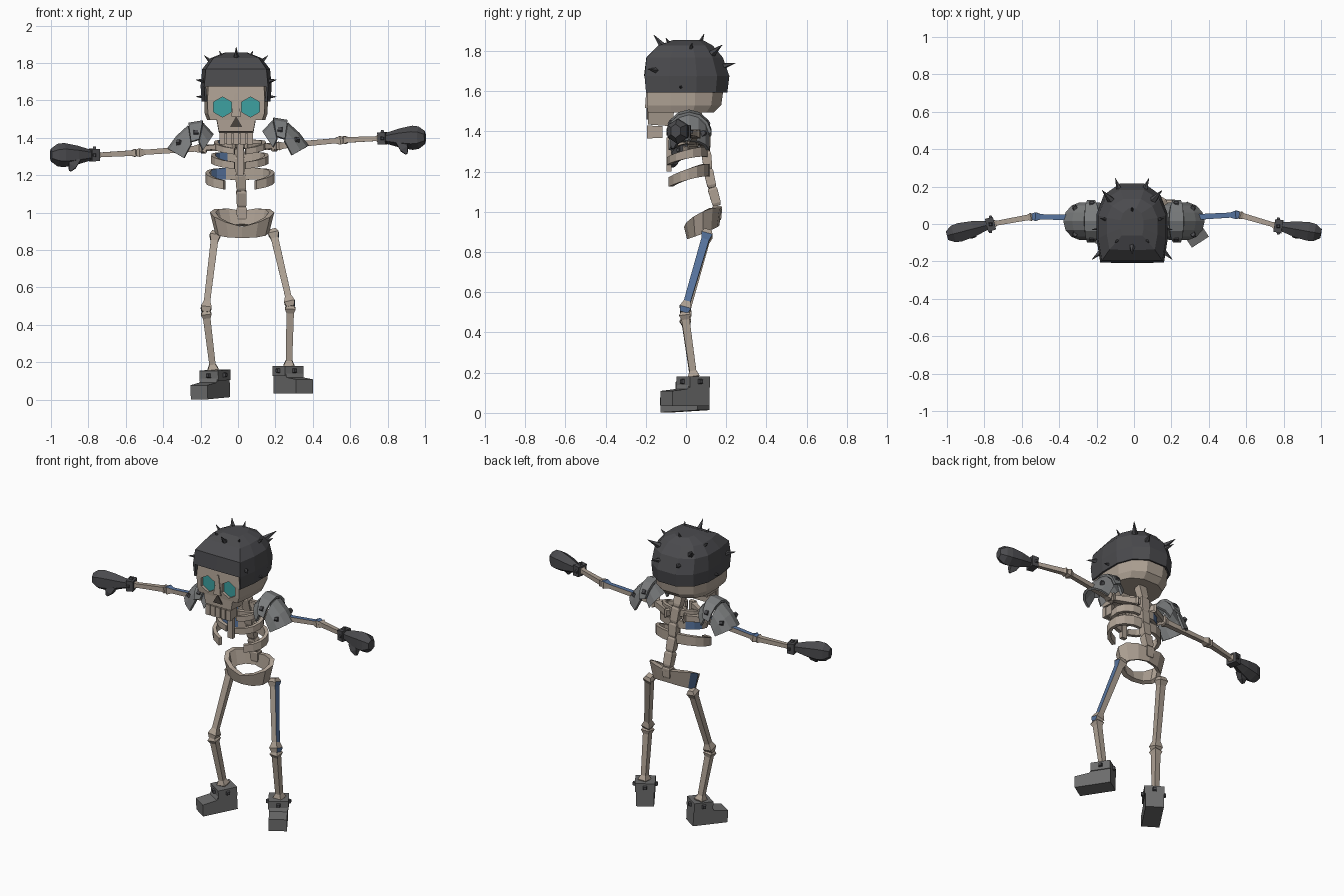
import bpy, bmesh, math
from mathutils import Vector as V, Matrix

if "Cube" in bpy.data.objects:
    bpy.data.objects.remove(bpy.data.objects["Cube"])

def material(name, r, g, b):
    m = bpy.data.materials.new(name)
    m.diffuse_color = tuple((c / 255) ** 2.2 for c in (r, g, b)) + (1,)
    m.use_nodes = True
    m.node_tree.nodes["Principled BSDF"].inputs["Base Color"].default_value = m.diffuse_color
    return m

BONE = material("bone", 172, 159, 146)
DARK = material("dark_iron", 76, 76, 79)
STEEL = material("steel", 122, 124, 125)
BOOT = material("boot_grey", 108, 108, 108)
BLUE = material("blue_stain", 88, 116, 158)
TEAL = material("teal_eye", 64, 160, 160)
BLACK = material("nose_shadow", 74, 68, 64)

def loft(name, rings, mat, loop=True, wrap=False, cap=True, skip=(), mat2=None, rule=None, M=None):
    """Skin a list of rings; loop closes each ring, wrap joins last ring to first."""
    bm = bmesh.new()
    vs = [[bm.verts.new(M @ V(p) if M else V(p)) for p in r] for r in rings]
    n, k = len(vs[0]), len(vs)
    for i in range(k if wrap else k - 1):
        for j in range(n if loop else n - 1):
            if (i, j) not in skip:
                a, b = vs[i], vs[(i + 1) % k]
                bm.faces.new((a[j], a[(j + 1) % n], b[(j + 1) % n], b[j]))
    if cap and loop and not wrap:
        if cap != "top":
            bm.faces.new(vs[0])
        bm.faces.new(vs[-1])
    bmesh.ops.recalc_face_normals(bm, faces=bm.faces[:])
    me = bpy.data.meshes.new(name)
    bm.to_mesh(me)
    bm.free()
    me.materials.append(mat)
    if rule:
        me.materials.append(mat2)
        for p in me.polygons:
            p.material_index = int(rule(p.center, p.normal))
    ob = bpy.data.objects.new(name, me)
    bpy.context.collection.objects.link(ob)
    return ob

def tube(name, a, b, prof, sides, mat, phase=None, **kw):
    """Straight prism from a to b; prof rows are (fraction, half width, half height)."""
    a, b = V(a), V(b)
    d = (b - a).normalized()
    s = d.cross(V((0, 1, 0)) if abs(d.z) > .8 else V((0, 0, 1))).normalized()
    u = s.cross(d)
    ph = math.pi / sides if phase is None else phase
    k = 1 / math.cos(math.pi / sides)
    rings = [[a + (b - a) * t + s * (w * k * math.cos(ph + 2 * math.pi * i / sides))
              + u * (h * k * math.sin(ph + 2 * math.pi * i / sides)) for i in range(sides)]
             for t, w, h in prof]
    return loft(name, rings, mat, **kw)

def box(name, c, size, mat, **kw):
    c, z = V(c), V((0, 0, size[2] / 2))
    return tube(name, c - z, c + z, [(t, size[0] / 2, size[1] / 2) for t in (0, 1)], 4, mat, **kw)

def limb(name, a, b, r, **kw):
    prof = [(0, r * .9), (.05, r * 1.45), (.12, r), (.88, r * .85), (.96, r * 1.45), (1.02, r)]
    return tube(name, a, b, [(t, w, w) for t, w in prof], 4, BONE, **kw)

def stud(name, p, d, r=.015, h=.016, M=None):
    p, d = V(p), V(d).normalized()
    tube(name, p - d * .008, p + d * h, [(0, r, r), (1, r * .6, r * .6)], 4, DARK, M=M)

def solidify(ob, t):
    m = ob.modifiers.new("thickness", 'SOLIDIFY')
    m.thickness, m.offset = t, 0

# ---- head ----
HX = -.01
def outline(z, yf, yb, hw):
    half = [(.9, yf), (1, yf * .4), (1, yb * .25), (.8, yb * .72), (.35, yb)]
    pts = [(0, yf)] + half + [(-x, y) for x, y in reversed(half)]
    return [(HX + x * hw, y, z) for x, y in pts]

skull = loft("skull", [outline(*r) for r in ((1.495, -.19, .14, .155), (1.53, -.193, .175, .168),
             (1.60, -.193, .185, .17), (1.69, -.185, .17, .165))], BONE)
for x in (-.083, .067):
    r = .047
    cut = tube("eye_cutter", (x, -.3, 1.565), (x, -.167, 1.565), [(0, r, r), (1, r, r)], 6, BONE)
    cut.hide_render = True
    cut.hide_viewport = True
    m = skull.modifiers.new("socket", 'BOOLEAN')
    m.operation, m.object, m.solver = 'DIFFERENCE', cut, 'EXACT'
    tube("eye", (x, -.174, 1.565), (x, -.166, 1.565), [(0, r, r), (1, r, r)], 6, TEAL)
tube("nose_bridge", (HX, -.185, 1.64), (HX, -.19, 1.515), [(0, .006, .01), (1, .026, .014)], 4, BONE)
tube("nose_hole", (HX, -.197, 1.478), (HX, -.189, 1.478), [(0, .019, .019), (1, .019, .019)], 3,
     BLACK, phase=math.pi / 2)
tube("upper_jaw", (HX, -.13, 1.43), (HX, -.125, 1.50), [(0, .092, .06), (1, .105, .065)], 4, BONE)
box("lower_jaw", (HX, -.15, 1.397), (.17, .065, .06), BONE)
for i in range(5):
    box("tooth", (HX + (i - 2) * .037, -.18, 1.397), (.031, .026, .066), BONE)

helmet = loft("helmet", [outline(*r) for r in ((1.595, -.198, .2, .178), (1.675, -.203, .21, .184),
              (1.765, -.192, .178, .176), (1.822, -.135, .13, .132), (1.85, -.06, .08, .06))],
              DARK, cap="top", skip=((0, 0), (0, 10)))
solidify(helmet, .012)

# helmet spikes: tip positions, mirrored where off centre
tips = [(0, .09, 1.885), (0, -.16, 1.88)]
for s in (-1, 1):
    tips += [(s * .09, -.1, 1.865), (s * .16, .18, 1.83), (s * .215, -.19, 1.71),
             (s * .215, -.03, 1.62), (s * .09, .245, 1.74), (s * .17, .03, 1.84)]
for t in tips:
    tip = V((t[0] + HX, t[1], t[2]))
    d = (tip - V((HX, 0, min(1.68, t[2])))).normalized()
    tube("spike", tip - d * .085, tip, [(0, .017, .017), (1, .001, .001)], 5, DARK)

# ---- spine and chest ----
spine = [V(p) for p in ((-.005, .05, 1.5), (0, .085, 1.4), (.01, .1, 1.3), (.012, .11, 1.21),
                        (.018, .13, 1.12), (.02, .155, 1.03), (.02, .155, .96))]
for a, b in zip(spine, spine[1:]):
    tube("vertebra", a, b, [(0, .022, .02), (.12, .028, .024), (.85, .026, .022), (1, .02, .018)], 4, BONE)
box("sternum", (.012, -.085, 1.285), (.036, .026, .17), BONE)

# rows: back height, front height, half width, front y, back y, band height, sweep, outer stain
RIBS = ((1.365, 1.325, .14, -.08, .10, .042, .95, False),
        (1.295, 1.25, .155, -.095, .11, .05, .96, True),
        (1.205, 1.14, .185, -.095, .12, .062, .87, False))
for zb, zf, hw, yf, yb, h, sweep, outer in RIBS:
    ym, yr = (yf + yb) / 2, (yb - yf) / 2
    for s in (-1, 1):
        rings = []
        for i in range(8):
            th = math.pi * sweep * i / 7
            f = (1 - math.cos(th)) / 2
            z = zb + (zf - zb) * f + .015 * math.sin(th)
            hh = h / 2 * (1 - .25 * f)
            sx, cy = s * max(0, math.sin(th)) ** .8, math.cos(th)
            rings.append([(.01 + sx * (hw - o), ym + cy * (yr - o), z + e)
                          for o, e in ((0, hh), (0, -hh), (.022, -hh), (.022, hh))])
        def stained(c, n, ym=ym, outer=outer):
            inside = n.x * (c.x - .01) + n.y * (c.y - ym) < 0
            return -.128 < c.x < -.055 and c.y > .02 and abs(n.z) < .7 and (inside or outer)
        loft("rib", rings, BONE, mat2=BLUE, rule=stained)

# ---- pelvis ring ----
rings = []
for i in range(12):
    a = math.tau * i / 12
    c, s = math.cos(a), math.sin(a)
    f = (1 + s) / 2
    top, bot = .925 + .085 * f + .035 * abs(c), .865 + .065 * f - .005 * abs(c)
    rings.append([(.022 + c * (.172 * k - o), .085 + s * (.095 * k - o), z)
                  for k, o, z in ((1, 0, top), (.84, 0, bot), (.84, .025, bot + .01), (1, .03, top))])
loft("pelvis", rings, BONE, wrap=True, mat2=BLUE,
     rule=lambda c, n: c.x < -.1 and c.y > .085 and n.x < -.6)

# ---- arms, shoulder pads, gauntlets ----
ARMS = ((-1, (-.19, .03, 1.345), (-.54, .04, 1.32), (-.76, 0, 1.308), (-1.0, -.062, 1.308), 0),
        (1, (.2, .03, 1.355), (.56, .05, 1.388), (.765, -.01, 1.397), (1.0, -.052, 1.402), .015))
PATH = ((.135, 1.415), (.19, 1.475), (.262, 1.462), (.325, 1.405), (.372, 1.34))
for s, sh, el, wr, tip, dz in ARMS:
    limb("upper_arm", sh, el, .016, mat2=BLUE, rule=lambda c, n: n.z > .6)
    limb("forearm", el, wr, .015)
    limb("collar_bone", (.01 + s * .02, -.06, 1.36), sh, .014)
    limb("shoulder_blade", (s * .05, .1, 1.35), sh, .02)
    wr, tip = V(wr), V(tip)
    d = tip - wr
    tube("cuff", wr - d * .06, wr + d * .12, [(0, .034, .032), (1, .036, .034)], 4, DARK)
    tube("gauntlet", wr + d * .1, tip, [(0, .024, .024), (.35, .042, .044), (.68, .05, .056),
         (.84, .046, .052), (1, .024, .03)], 6, DARK)
    p = wr + d * .45
    tube("thumb", p + V((0, -.02, -.02)), p + V((s * .03, -.04, -.085)),
         [(0, .026, .022), (.6, .022, .018), (1, .006, .006)], 4, DARK)
    for n in ((0, -1, 0), (0, 0, 1), (0, 1, 0)):
        stud("cuff_stud", wr + d * .03 + V(n) * .034, n, .011, .012)
    for seg, lift in (((0, 1), 0), ((1, 2), .012), ((2, 3, 4), 0)):
        rings = []
        for i in seg:
            x, z = PATH[i]
            rad = V((x - .235, z - 1.33)).normalized()
            n = (rad + V((0, .5))).normalized()
            ring = []
            for j in range(7):
                ph = math.radians(-81 + 27 * j)
                k = lift - .115 * (1 - math.cos(ph))
                ring.append((s * (x + n.x * k), .015 + (.095 + lift) * math.sin(ph), z + dz + n.y * k))
            rings.append(ring)
        solidify(loft("shoulder_pad", rings, STEEL, loop=False), .015)
    for sy in (-1, 1):
        stud("pad_stud", (s * .225, .015 + sy * .088, 1.425 + dz), (0, sy, .7), .018)
        stud("pad_stud", (s * .315, .015 + sy * .07, 1.375 + dz), (s * .5, sy, .7), .014)

# ---- legs and boots ----
LEGS = ((-1, (-.12, .11, .90), (-.172, -.005, .475), (-.132, .04, .15), (-.147, -.005, .008), 3),
        (1, (.185, .11, .91), (.28, -.008, .505), (.272, .04, .17), (.295, -.005, .034), 0))
for s, hip, knee, ankle, foot, tilt in LEGS:
    kw = dict(mat2=BLUE, rule=lambda c, n: n.x - .6 * n.y > .75 and abs(n.z) < .5) if s > 0 else {}
    limb("thigh", hip, knee, .02, **kw)
    limb("shin", knee, ankle, .02)
    M = (Matrix.Translation(foot) @ Matrix.Rotation(math.radians(33 * s), 4, 'Z')
         @ Matrix.Rotation(math.radians(tilt), 4, 'X'))
    side = ((.11, 0), (-.11, 0), (-.11, .075), (-.02, .085), (-.01, .105), (.11, .105))
    loft("boot", [[(x, y, z) for y, z in side] for x in (-.054, .054)], BOOT, M=M)
    box("boot_cuff", (0, .05, .12), (.12, .12, .055), BOOT, M=M)
    for n in ((1, 0, 0), (-1, 0, 0), (0, 1, 0), (0, -1, 0)):
        stud("boot_stud", V((0, .05, .122)) + V(n) * .06, n, .014, .014, M=M)
